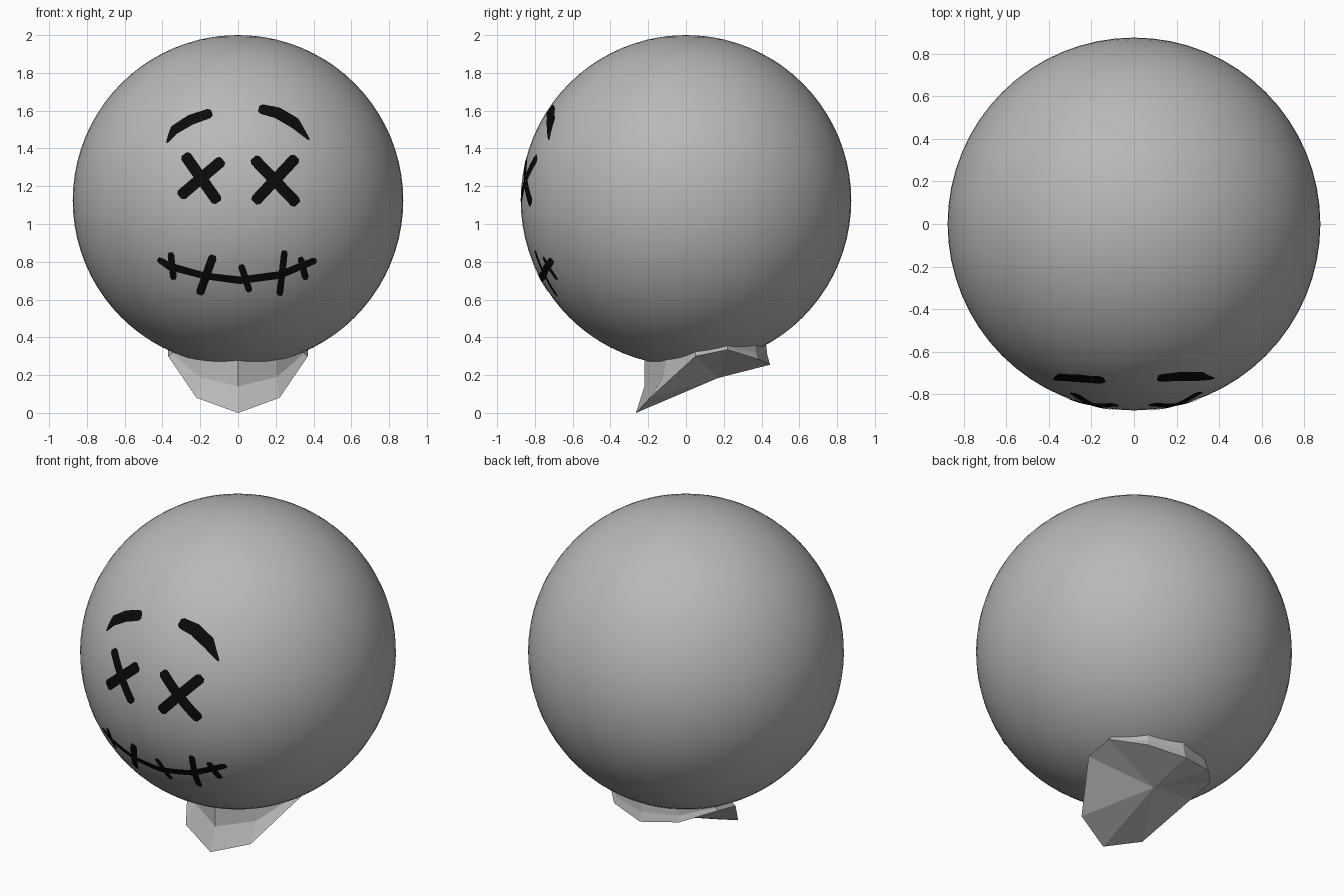
import bpy, bmesh, math
from mathutils import Vector

if "Cube" in bpy.data.objects:
    bpy.data.objects.remove(bpy.data.objects["Cube"])

R, CZ = 0.875, 1.125


def material(name, v):
    m = bpy.data.materials.new(name)
    m.diffuse_color = (v, v, v, 1)
    m.use_nodes = True
    m.node_tree.nodes["Principled BSDF"].inputs["Base Color"].default_value = m.diffuse_color
    return m


grey = material("light grey", 0.48)
black = material("black", 0.003)


def finish(bm, name, mat):
    me = bpy.data.meshes.new(name)
    bm.to_mesh(me)
    bm.free()
    me.materials.append(mat)
    ob = bpy.data.objects.new(name, me)
    bpy.context.collection.objects.link(ob)
    return ob


# Head: smooth ball
bm = bmesh.new()
bmesh.ops.create_uvsphere(bm, u_segments=64, v_segments=40, radius=R)
bmesh.ops.translate(bm, verts=bm.verts, vec=(0, 0, CZ))
for f in bm.faces:
    f.smooth = True
finish(bm, "head", grey)


# Neck: faceted flared stub, half rings mirrored in x
def full_ring(half):
    return half + [(-x, y, z) for x, y, z in half[-2:0:-1]]


rim = full_ring([(0, -.265, 0), (.22, -.19, .08), (.37, .05, .30),
                 (.37, .22, .335), (.22, .38, .285), (0, .445, .255)])
mid = full_ring([(0, -.22, .14), (.205, -.12, .19), (.35, .05, .315),
                 (.355, .22, .35), (.21, .37, .32), (0, .43, .31)])
top = full_ring([(0, -.22, .32), (.2, -.1, .32), (.33, .05, .36),
                 (.34, .23, .40), (.2, .365, .40), (0, .42, .40)])
bm = bmesh.new()
rings = [[bm.verts.new(p) for p in ring] for ring in (rim, mid, top)]
under = bm.verts.new((0, .17, .185))
n = len(rim)
for i in range(n):
    j = (i + 1) % n
    for a, b in zip(rings, rings[1:]):
        bm.faces.new((a[i], a[j], b[j], b[i]))
    bm.faces.new((under, rings[0][j], rings[0][i]))
bmesh.ops.recalc_face_normals(bm, faces=bm.faces)
finish(bm, "neck", grey)


# Painted face: tapered strokes (x, z, width) laid on the ball
def on_ball(x, z):
    r = R + 0.003
    return Vector((x, -math.sqrt(r * r - x * x - (z - CZ) ** 2), z))


def stroke(bm, pts):
    path = []
    for (x0, z0, w0), (x1, z1, w1) in zip(pts, pts[1:]):
        k = max(2, int(math.hypot(x1 - x0, z1 - z0) / 0.015))
        path += [(x0 + (x1 - x0) * t / k, z0 + (z1 - z0) * t / k,
                  w0 + (w1 - w0) * t / k) for t in range(k)]
    path.append(pts[-1])
    last = len(path) - 1
    prev = None
    for i, (x, z, w) in enumerate(path):
        a, b = path[max(i - 1, 0)], path[min(i + 1, last)]
        d = Vector((b[0] - a[0], b[1] - a[1])).normalized()
        if i in (0, last):
            w *= 0.6  # rounded tips
        row = [bm.verts.new(on_ball(x - d.y * w * s, z + d.x * w * s))
               for s in (-.5, 0, .5)]
        if prev:
            for k in range(2):
                f = bm.faces.new((prev[k], row[k], row[k + 1], prev[k + 1]))
                f.smooth = True
        prev = row


def painted(name, strokes):
    bm = bmesh.new()
    for s in strokes:
        stroke(bm, s)
    bmesh.ops.recalc_face_normals(bm, faces=bm.faces)
    if sum(f.normal.y for f in bm.faces) > 0:
        bmesh.ops.reverse_faces(bm, faces=bm.faces)
    finish(bm, name, black)


def line(x0, z0, x1, z1, w):
    return [(x0, z0, w), (x1, z1, w)]


painted("left_brow", [[(-.378, 1.43, .01), (-.335, 1.5, .05),
                       (-.25, 1.552, .055), (-.138, 1.59, .05)]])
painted("right_brow", [[(.11, 1.612, .05), (.21, 1.588, .06),
                        (.3, 1.535, .06), (.378, 1.445, .01)]])
painted("left_eye", [line(-.285, 1.37, -.105, 1.115, .06),
                     line(-.08, 1.34, -.31, 1.145, .06)])
painted("right_eye", [line(.08, 1.35, .315, 1.105, .06),
                      line(.31, 1.355, .085, 1.115, .06)])
painted("mouth", [[(-.425, .815, .03), (-.36, .775, .04), (-.175, .725, .035),
                   (.01, .702, .04), (.22, .73, .04), (.415, .81, .035)]])
painted("mouth_stitches", [
    line(-.357, .85, -.34, .705, .035),
    line(-.13, .835, -.205, .625, .045),
    line(.015, .785, .062, .64, .035),
    line(.247, .86, .22, .62, .035),
    line(.33, .825, .36, .705, .035)])
